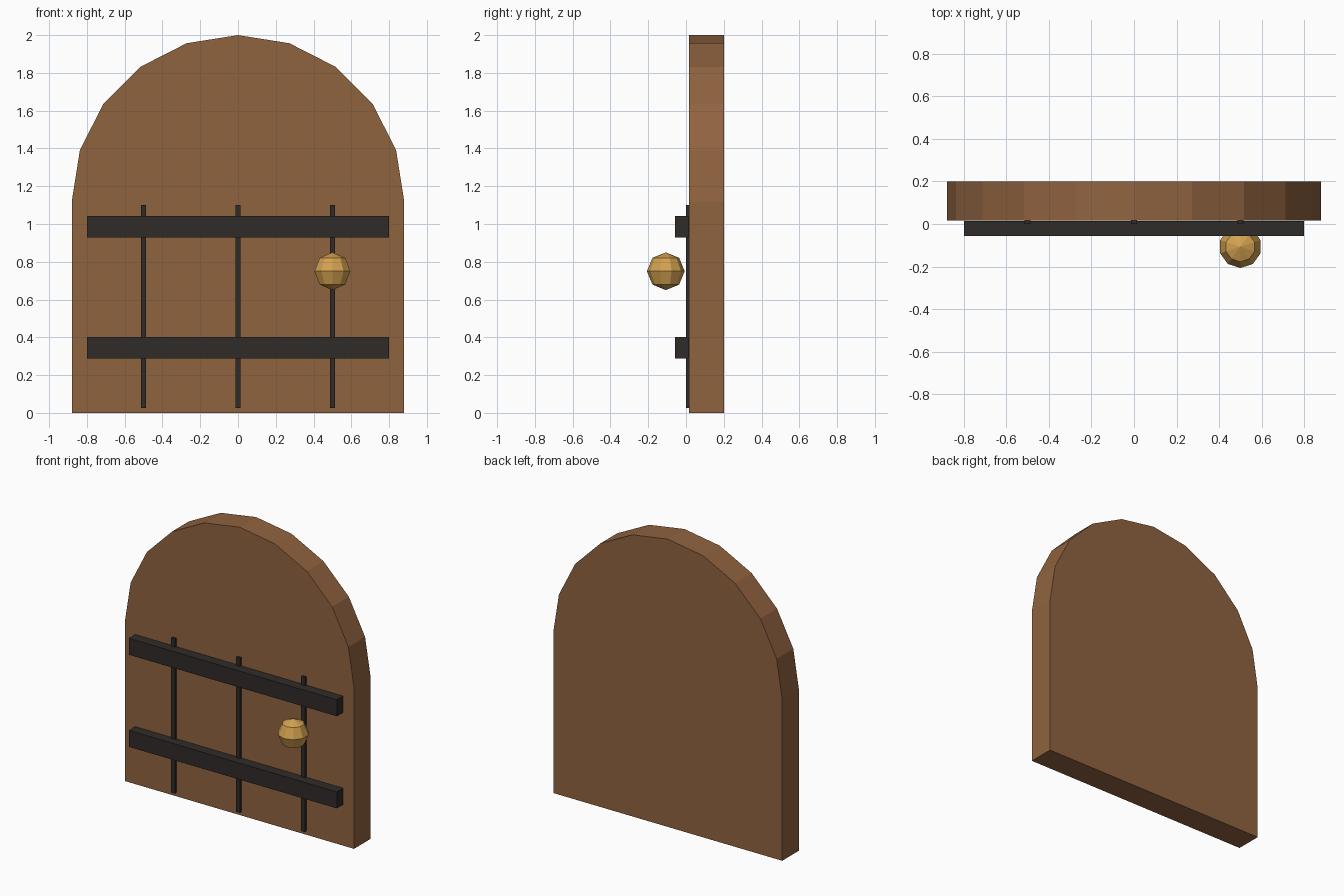
import bpy, bmesh, math
from mathutils import Matrix

if "Cube" in bpy.data.objects:
    bpy.data.objects.remove(bpy.data.objects["Cube"])


def material(name, color):
    m = bpy.data.materials.new(name)
    m.diffuse_color = (*color, 1)
    m.use_nodes = True
    m.node_tree.nodes["Principled BSDF"].inputs["Base Color"].default_value = m.diffuse_color
    return m


def add_object(name, bm, mat):
    bmesh.ops.recalc_face_normals(bm, faces=bm.faces)
    mesh = bpy.data.meshes.new(name)
    bm.to_mesh(mesh)
    bm.free()
    mesh.materials.append(mat)
    ob = bpy.data.objects.new(name, mesh)
    bpy.context.collection.objects.link(ob)
    return ob


def box(name, lo, hi, mat):
    bm = bmesh.new()
    size = [b - a for a, b in zip(lo, hi)]
    mid = [(a + b) / 2 for a, b in zip(lo, hi)]
    bmesh.ops.create_cube(bm, size=1, matrix=Matrix.Translation(mid) @ Matrix.Diagonal((*size, 1)))
    return add_object(name, bm, mat)


wood = material("wood", (0.28, 0.125, 0.05))
iron = material("iron", (0.028, 0.024, 0.022))
brass = material("brass", (0.65, 0.36, 0.08))

# Arched door slab: straight sides topped by a ten-segment half circle
R, SPRING = 0.88, 1.12
profile = [(-R, 0), (R, 0)]
for i in range(11):
    a = math.pi * i / 10
    profile.append((R * math.cos(a), SPRING + R * math.sin(a)))
bm = bmesh.new()
face = bm.faces.new([bm.verts.new((x, 0.017, z)) for x, z in profile])
ext = bmesh.ops.extrude_face_region(bm, geom=[face], use_keep_orig=True)
moved = [v for v in ext["geom"] if isinstance(v, bmesh.types.BMVert)]
bmesh.ops.translate(bm, verts=moved, vec=(0, 0.183, 0))
add_object("door_slab", bm, wood)

# Plank seams
for i, x in enumerate((-0.5, 0, 0.5)):
    box(f"plank_seam_{i + 1}", (x - 0.014, 0, 0.025), (x + 0.014, 0.02, 1.1), iron)

# Horizontal iron bands
for name, z in (("lower_band", 0.345), ("upper_band", 0.985)):
    box(name, (-0.8, -0.057, z - 0.057), (0.8, 0.013, z + 0.057), iron)

# Faceted door knob
bm = bmesh.new()
bmesh.ops.create_uvsphere(bm, u_segments=10, v_segments=4, radius=0.1,
                          matrix=Matrix.Translation((0.5, -0.107, 0.75)))
add_object("knob", bm, brass)
